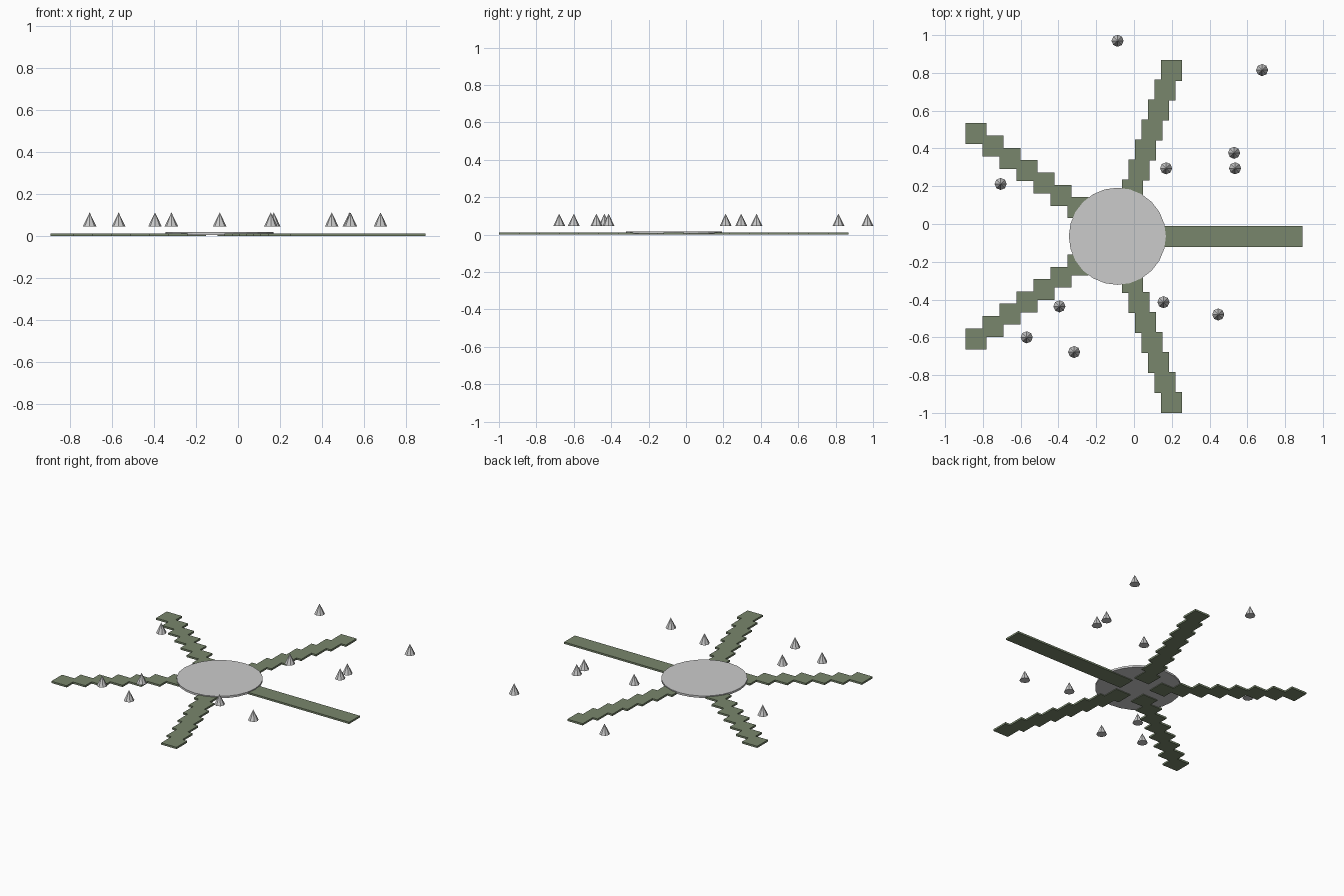
import bpy
from math import cos, sin, tau

if "Cube" in bpy.data.objects:
    bpy.data.objects.remove(bpy.data.objects["Cube"])

CX, CY = -0.088, -0.065          # hub centre
ARMS, TILES = 5, 8
STEP, START = 0.111, 0.147       # tile size / spacing, first tile distance
TILE_H = 0.012

green = bpy.data.materials.new("dark_green")
green.diffuse_color = (0.19, 0.24, 0.15, 1)
green.use_nodes = True
green.node_tree.nodes["Principled BSDF"].inputs["Base Color"].default_value = green.diffuse_color


def tile(name, x, y):
    bpy.ops.mesh.primitive_cube_add(size=1, location=(x, y, TILE_H / 2))
    ob = bpy.context.object
    ob.name = name
    ob.scale = (STEP, STEP, TILE_H)
    ob.data.materials.append(green)


# Round hub plate
bpy.ops.mesh.primitive_cylinder_add(vertices=24, radius=0.257, depth=0.013,
                                    location=(CX, CY, 0.0115))
bpy.context.object.name = "hub_plate"

# Five radiating paths of axis-aligned square tiles
for a in range(ARMS):
    ang = tau * a / ARMS
    for i in range(TILES):
        d = START + STEP * i
        tile(f"path_{a + 1}_tile_{i + 1}", CX + d * cos(ang), CY + d * sin(ang))

# Scattered small floating cones
spots = [(-0.087, 0.97), (0.678, 0.815), (0.53, 0.377), (0.535, 0.295),
         (0.17, 0.295), (-0.706, 0.212), (0.156, -0.414), (0.446, -0.479),
         (-0.395, -0.436), (-0.568, -0.60), (-0.317, -0.678)]
for n, (x, y) in enumerate(spots):
    bpy.ops.mesh.primitive_cone_add(vertices=8, radius1=0.032, radius2=0,
                                    depth=0.066, location=(x, y, 0.079))
    bpy.context.object.name = f"cone_{n + 1}"
